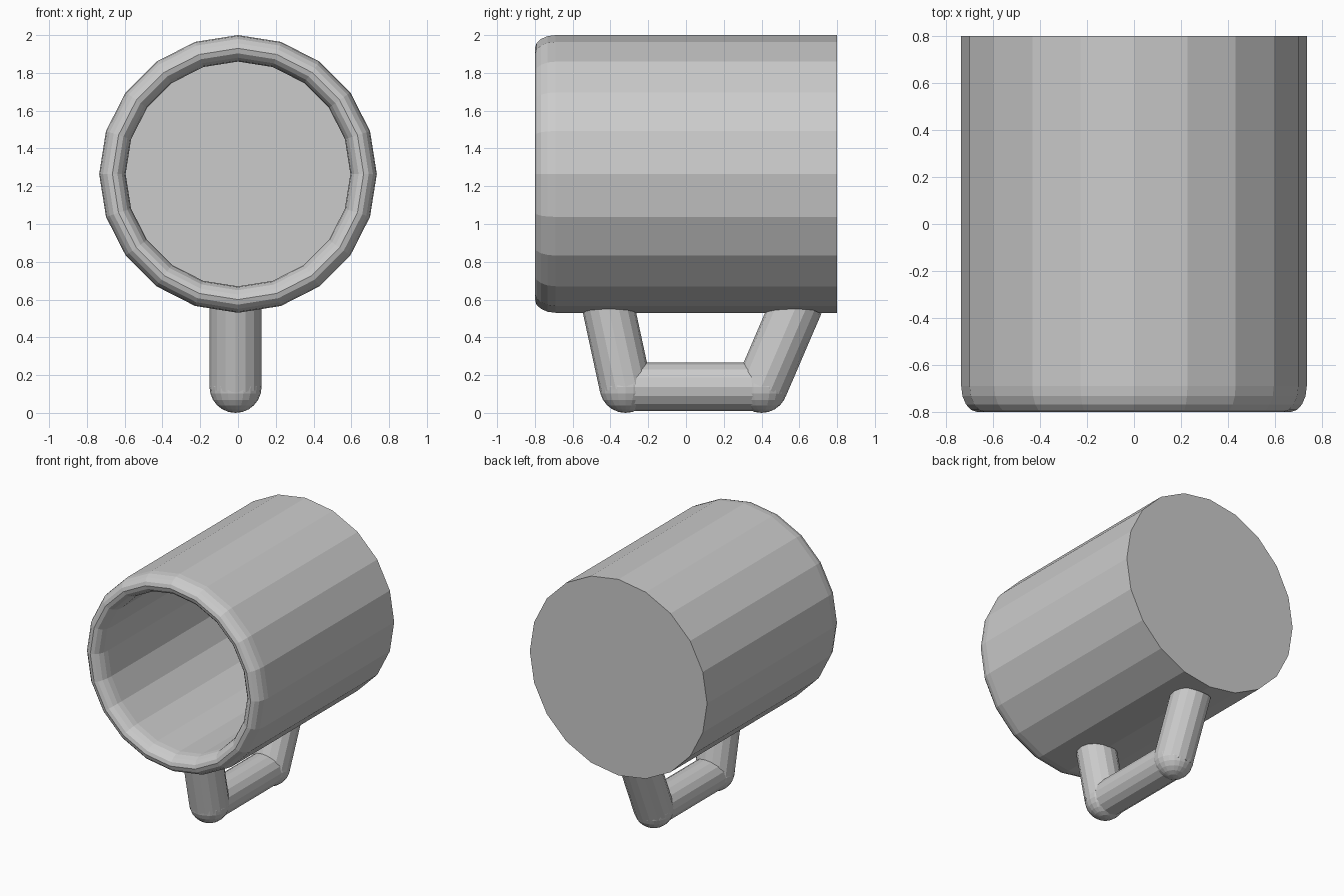
import bpy, bmesh, math
from mathutils import Vector

if "Cube" in bpy.data.objects:
    bpy.data.objects.remove(bpy.data.objects["Cube"])

SIDES = 20
CENTRE_Z = 1.265
HANDLE_X = -0.013
HANDLE_R = 0.138


def finish(name, bm):
    bmesh.ops.recalc_face_normals(bm, faces=bm.faces[:])
    mesh = bpy.data.meshes.new(name)
    bm.to_mesh(mesh)
    bm.free()
    obj = bpy.data.objects.new(name, mesh)
    bpy.context.collection.objects.link(obj)
    return obj


def lathe(name, profile):
    """Turn (radius, y) points around the mug's y axis, closing both ends."""
    bm = bmesh.new()
    rings = []
    for r, y in profile:
        ring = []
        for i in range(SIDES):
            a = 2 * math.pi * i / SIDES
            ring.append(bm.verts.new((r * math.cos(a), y, CENTRE_Z + r * math.sin(a))))
        rings.append(ring)
    for a, b in zip(rings, rings[1:]):
        for i in range(SIDES):
            j = (i + 1) % SIDES
            bm.faces.new((a[i], a[j], b[j], b[i]))
    bm.faces.new(rings[0])
    bm.faces.new(rings[-1])
    return finish(name, bm)


def rod(name, start, end, radius):
    """Straight cylinder between two points."""
    start, end = Vector(start), Vector(end)
    axis = end - start
    bm = bmesh.new()
    bmesh.ops.create_cone(bm, cap_ends=True, segments=16, radius1=radius,
                          radius2=radius, depth=axis.length)
    obj = finish(name, bm)
    obj.location = (start + end) / 2
    obj.rotation_euler = axis.to_track_quat('Z', 'Y').to_euler()
    return obj


def ball(name, centre, radius):
    bm = bmesh.new()
    bmesh.ops.create_uvsphere(bm, u_segments=20, v_segments=12, radius=radius)
    obj = finish(name, bm)
    obj.location = centre
    return obj


# Mug body: closed base at the back, rounded rim at the front, hollow inside
rim = [(0.665 + 0.07 * math.cos(math.pi * k / 8),
        -0.69 - 0.11 * math.sin(math.pi * k / 8)) for k in range(9)]
lathe("mug_body", [(0.735, 0.8)] + rim + [(0.595, 0.7)])

# Handle: two slanted arms, a grip bar and round elbows
front_elbow = (HANDLE_X, -0.32, HANDLE_R)
back_elbow = (HANDLE_X, 0.40, HANDLE_R)
rod("handle_front_arm", front_elbow, (HANDLE_X, -0.418, 0.59), HANDLE_R)
rod("handle_back_arm", back_elbow, (HANDLE_X, 0.59, 0.58), HANDLE_R)
rod("handle_grip", front_elbow, back_elbow, 0.128)
ball("handle_front_elbow", front_elbow, HANDLE_R)
ball("handle_back_elbow", back_elbow, HANDLE_R)
